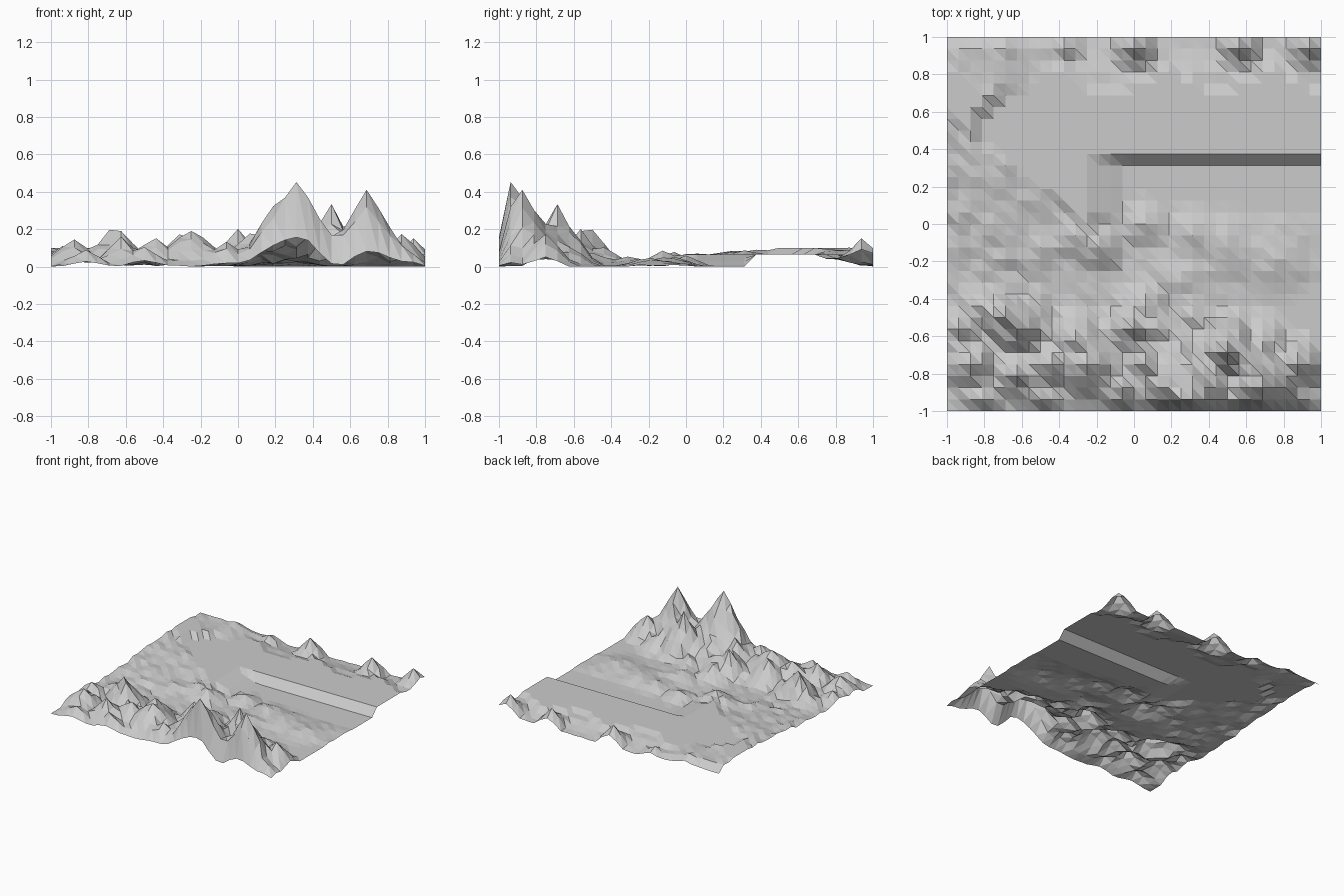
import bpy, bmesh, math, random

if "Cube" in bpy.data.objects:
    bpy.data.objects.remove(bpy.data.objects["Cube"])

random.seed(4)
N = 32                      # grid cells per side
STEP = 2.0 / N
WATER = 0.064               # height of the raised flat

# Peaks as (x, y, height, radius), grouped by region
mountains = [
    (.31, -.94, .455, .31), (.19, -.88, .32, .2), (.69, -.88, .42, .24),
    (.5, -.69, .33, .22), (.62, -.75, .25, .2), (.88, -.75, .2, .16),
    (.38, -.81, .23, .2), (.25, -.69, .16, .2), (.88, -.94, .12, .15),
    (.69, -.63, .12, .16),
]
hills = [
    (.06, -.75, .17, .2), (0, -.56, .2, .16), (.12, -.56, .13, .16),
    (-.06, -.88, .13, .18), (-.25, -.75, .21, .22), (-.31, -.63, .18, .18),
    (-.44, -.75, .17, .16), (-.5, -.94, .11, .15), (-.62, -.81, .16, .16),
    (-.69, -.5, .2, .15), (-.62, -.56, .19, .17), (-.88, -.75, .16, .17),
    (-.81, -.94, .09, .15), (-.94, -.56, .1, .17), (-.81, -.44, .1, .15),
    (.06, -.44, .1, .15), (.31, -.5, .07, .14),
]
plains = [
    (-.31, -.06, .08, .17), (-.19, -.12, .085, .15), (.06, 0, .06, .14),
    (.31, -.06, .05, .16), (.5, -.12, .045, .2), (.75, -.19, .04, .22),
    (-.5, -.12, .05, .2), (.25, -.3, .045, .2),
]
north_bumps = [
    (0, .94, .15, .14), (.56, .94, .14, .13), (.94, .94, .15, .15),
    (-.38, .94, .07, .14), (-.69, .94, .1, .16), (-.94, .88, .1, .2),
]


def clamp(v):
    return max(0, min(1, v))


def cones(peaks, x, y):
    return max(max(0, h * (1 - math.hypot(x - px, y - py) / r))
               for px, py, h, r in peaks)


# The flat is bounded by a straight south bank and a slanted west shore
def on_flat(x, y):
    if y > .77 + .065 * math.sin(x * 11):
        return False
    if x > -.22:
        return y > .35
    return y > -.06 - 0.8 * (x + .2)


def height(x, y):
    if on_flat(x, y):
        # north-west corner lies a step higher
        return .1 if y > .42 and x < -.83 + max(0, y - .55) * .9 else WATER
    if y > .6:
        base = max(.04 * clamp((.95 - y) / .15),
                   clamp((-x - .3) / .4) * (.085 if y < .95 else .04))
        return max(cones(north_bumps, x, y), base) + random.uniform(0, .008)
    # terrace at the foot of the south bank, ramping up to the flat in the west
    if x > -.22 and y > .03:
        return max(.045 * clamp((-.05 - x) / .13), cones(plains, x, y))
    z = max(cones(mountains, x, y), cones(hills, x, y), cones(plains, x, y))
    z *= random.uniform(.88, 1.03) if z < .3 else 1
    # western plain drops gently from the upland to the hills
    west = clamp((-x - .2) / .5)
    if y > -.45:
        slope = .035 + .055 * clamp((y + .2) / .65) if y > -.2 else .028
        slope *= west if y < 0 else max(west, .75)
        z = max(z, slope + random.uniform(-.018, .004)) if x < -.2 else z
    z += random.uniform(0, .012) if x < .6 or y > -.3 else 0
    if y < -.97:            # front edge falls away from the summits
        z *= .42 * clamp(abs(x - .53) / .13)
    return max(0, z)


# Terrain sheet, every cell split along the same diagonal
bm = bmesh.new()
rows = []
for j in range(N + 1):
    row = []
    for i in range(N + 1):
        x, y = -1 + i * STEP, -1 + j * STEP
        row.append(bm.verts.new((x, y, height(x, y))))
    rows.append(row)
for j in range(N):
    for i in range(N):
        a, b = rows[j][i], rows[j][i + 1]
        c, d = rows[j + 1][i + 1], rows[j + 1][i]
        bm.faces.new((a, b, d))
        bm.faces.new((b, c, d))
mesh = bpy.data.meshes.new("terrain")
bm.to_mesh(mesh)
bm.free()
terrain = bpy.data.objects.new("terrain", mesh)
bpy.context.collection.objects.link(terrain)
